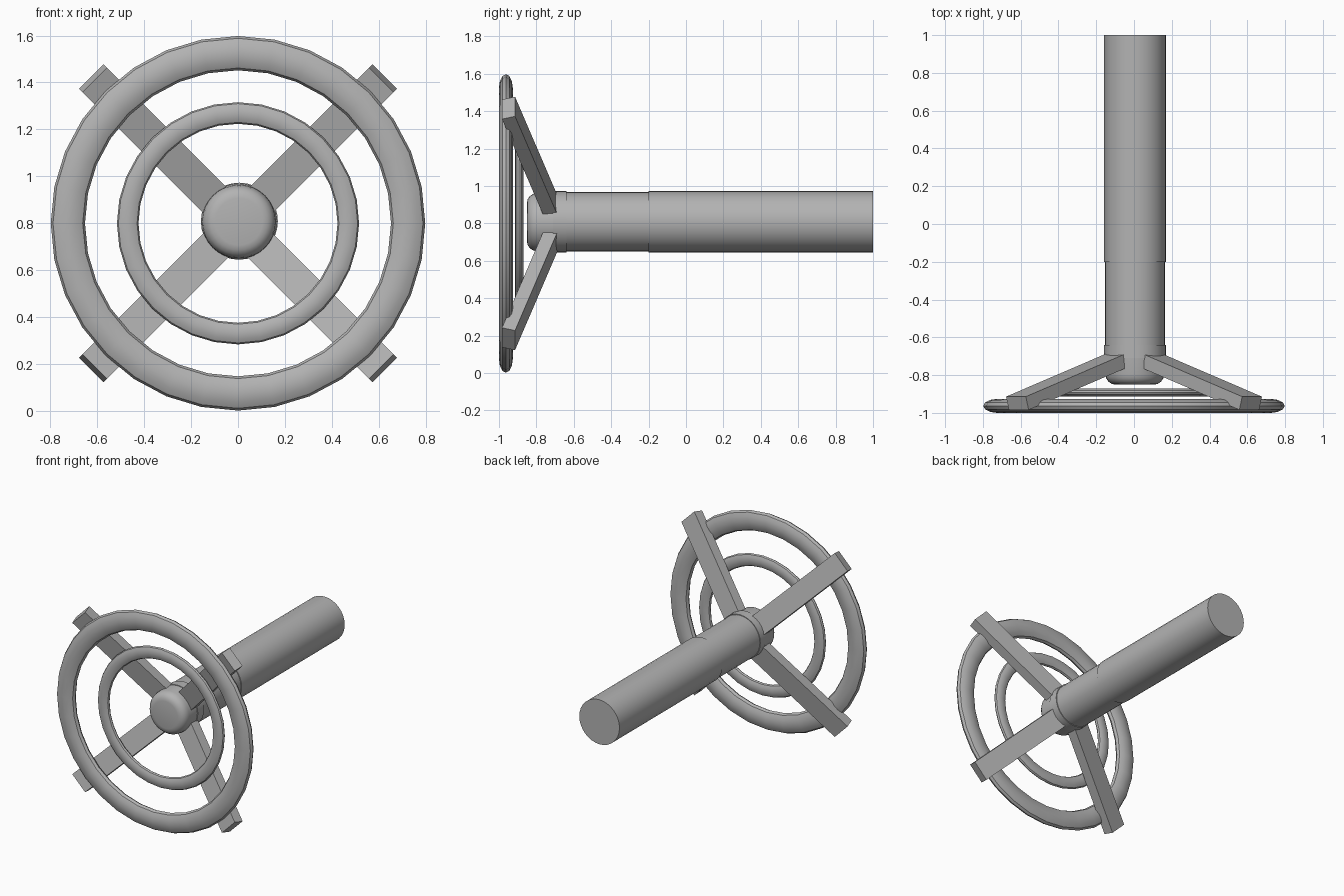
import bpy, bmesh, math
from mathutils import Vector

if "Cube" in bpy.data.objects:
    bpy.data.objects.remove(bpy.data.objects["Cube"])

CZ = 0.80
grey = bpy.data.materials.new("plain grey")
grey.diffuse_color = (0.45, 0.45, 0.45, 1)
grey.use_nodes = True
grey.node_tree.nodes["Principled BSDF"].inputs["Base Color"].default_value = grey.diffuse_color


def finish(name, bm, smooth=True):
    bmesh.ops.recalc_face_normals(bm, faces=bm.faces)
    me = bpy.data.meshes.new(name)
    bm.to_mesh(me)
    bm.free()
    me.materials.append(grey)
    ob = bpy.data.objects.new(name, me)
    bpy.context.collection.objects.link(ob)
    if smooth:
        bpy.ops.object.select_all(action='DESELECT')
        ob.select_set(True)
        bpy.context.view_layer.objects.active = ob
        bpy.ops.object.shade_smooth_by_angle(angle=math.radians(35))
    return ob


def lathe(name, profile, centre, segs=32, loop=False):
    """Turn (radius, y) points about the y axis; loop makes a ring, else ends are capped."""
    bm = bmesh.new()
    rows = []
    for i in range(segs):
        a = 2 * math.pi * i / segs
        rows.append([bm.verts.new((centre[0] + r * math.cos(a), y, centre[1] + r * math.sin(a)))
                     for r, y in profile])
    n = len(profile)
    for i in range(segs):
        a, b = rows[i], rows[(i + 1) % segs]
        for j in range(n if loop else n - 1):
            k = (j + 1) % n
            bm.faces.new((a[j], a[k], b[k], b[j]))
    if not loop:
        bm.faces.new([r[0] for r in rows])
        bm.faces.new([r[-1] for r in rows])
    return finish(name, bm)


def ring(name, major, radial, y, depth):
    pts = [(major + radial * math.cos(t * math.pi / 6), y + depth * math.sin(t * math.pi / 6))
           for t in range(12)]
    return lathe(name, pts, (0, CZ), loop=True)


# Flattened hand rings
ring("outer_ring", 0.725, 0.073, -0.963, 0.037)
ring("inner_ring", 0.470, 0.046, -0.892, 0.022)

# Column: rear tube, slimmer middle, collar
axis = (0.006, 0.809)
lathe("rear_column", [(0.164, -0.20), (0.164, 1.0)], axis)
lathe("middle_column", [(0.159, -0.66), (0.159, -0.19)], (0.005, 0.809))
lathe("collar", [(0.164, -0.71), (0.164, -0.64)], axis)

# Rounded hub cap
cap = [(0.10 + 0.056 * math.sin(t * math.pi / 8), -0.795 - 0.056 * math.cos(t * math.pi / 8))
       for t in range(5)]
lathe("hub_cap", cap + [(0.162, -0.70)], (0.004, 0.807))

# Four raked spokes
rake, width, thick = math.radians(16.9), 0.148, 0.073
length = 0.83
for i in range(4):
    a = math.pi / 4 + i * math.pi / 2
    out = Vector((math.cos(a), 0, math.sin(a)))
    side = Vector((-math.sin(a), 0, math.cos(a)))
    along = out * math.cos(rake) + Vector((0, -math.sin(rake), 0))
    front = -out * math.sin(rake) + Vector((0, -math.cos(rake), 0))
    tip = Vector((0, -0.914, CZ)) + out * 0.884      # back edge of the outer end
    bm = bmesh.new()
    bmesh.ops.create_cube(bm, size=1)
    for v in bm.verts:
        v.co = (tip + along * (v.co.x - 0.5) * length + side * v.co.y * width
                + front * (v.co.z + 0.5) * thick)
    finish("spoke_%d" % (i + 1), bm, smooth=False)
